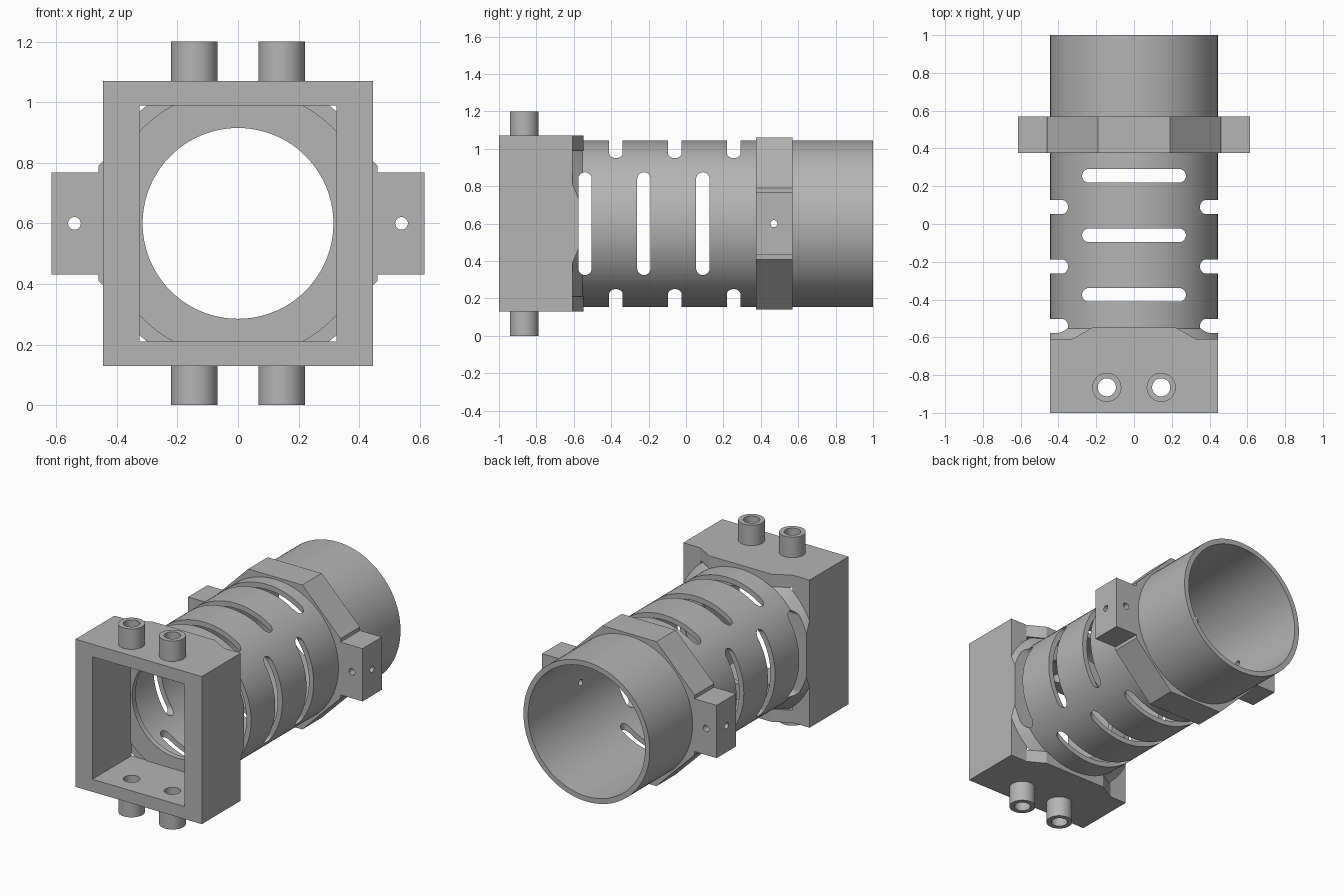
import bpy, bmesh, math

if "Cube" in bpy.data.objects:
    bpy.data.objects.remove(bpy.data.objects["Cube"])

grey = bpy.data.materials.new("plain grey")
grey.diffuse_color = (0.46, 0.46, 0.46, 1)
grey.use_nodes = True
grey.node_tree.nodes["Principled BSDF"].inputs["Base Color"].default_value = grey.diffuse_color
CZ = 0.6  # height of the tube axis


def circle(r, n=96, start=0.0):
    return [(r * math.cos(start + 2 * math.pi * i / n), r * math.sin(start + 2 * math.pi * i / n)) for i in range(n)]


def rect(w, h):
    return [(-w, -h), (w, -h), (w, h), (-w, h)]


def slot(half, r, n=12):
    """Round-ended slot, long along the first axis."""
    pts = []
    for side in (0, 1):
        for i in range(n + 1):
            a = -math.pi / 2 + math.pi * (i / n + side)
            pts.append((r * math.cos(a) + (half - r) * (1 - 2 * side), r * math.sin(a)))
    return pts


def prism(name, pts, axis, a, b, centre=(0, 0), end_scale=1.0):
    """Extrude a 2D outline along an axis from a to b."""
    bm = bmesh.new()
    rings = []
    for d, s in ((a, 1.0), (b, end_scale)):
        ring = []
        for p, q in pts:
            u, v = p * s + centre[0], q * s + centre[1]
            co = {'x': (d, u, v), 'y': (u, d, v), 'z': (u, v, d)}[axis]
            ring.append(bm.verts.new(co))
        rings.append(ring)
        bm.faces.new(ring)
    n = len(pts)
    for i in range(n):
        j = (i + 1) % n
        bm.faces.new((rings[0][i], rings[0][j], rings[1][j], rings[1][i]))
    bmesh.ops.recalc_face_normals(bm, faces=bm.faces)
    me = bpy.data.meshes.new(name)
    bm.to_mesh(me)
    bm.free()
    me.materials.append(grey)
    ob = bpy.data.objects.new(name, me)
    bpy.context.collection.objects.link(ob)
    return ob


def combine(ob, other, op='DIFFERENCE'):
    """Apply a boolean and remove the helper object."""
    bpy.context.view_layer.objects.active = ob
    m = ob.modifiers.new("bool", 'BOOLEAN')
    m.operation, m.solver, m.object = op, 'EXACT', other
    bpy.ops.object.modifier_apply(modifier=m.name)
    bpy.data.objects.remove(other, do_unlink=True)


def side_slots(ob):
    for y in (-0.54, -0.225, 0.09):
        pts = [(q, p) for p, q in slot(0.275, 0.036)]
        combine(ob, prism("cutter", pts, 'x', -0.7, 0.7, (y, CZ)))


def cross_hole(ob):
    combine(ob, prism("cutter", circle(0.019, 24), 'x', -0.8, 0.8, (0.47, CZ)))


# Slotted tube with an inner lip at the front
tube = prism("slotted_tube", circle(0.445), 'y', -0.615, 1.0, (0, CZ))
combine(tube, prism("cutter", circle(0.412), 'y', -0.58, 1.1, (0, CZ)))
combine(tube, prism("cutter", circle(0.315), 'y', -0.8, 0.0, (0, CZ)))
side_slots(tube)
for y in (-0.375, -0.06, 0.255):
    combine(tube, prism("cutter", slot(0.275, 0.036), 'z', -0.2, 1.4, (0, y)))
cross_hole(tube)

# Conical flange joining tube to frame, trimmed to the frame outline
flange = prism("conical_flange", circle(0.492), 'y', -0.608, -0.55, (0, CZ), 0.9)
combine(flange, prism("cutter", circle(0.43), 'y', -0.8, 0, (0, CZ)))
combine(flange, prism("cutter", rect(0.445, 0.47), 'y', -0.8, 0, (0, CZ)), 'INTERSECT')
side_slots(flange)

# Square front frame
frame = prism("front_frame", rect(0.445, 0.47), 'y', -1.0, -0.608, (0, CZ))
combine(frame, prism("cutter", rect(0.325, 0.39), 'y', -1.2, 0, (0, CZ)))

# Hollow pegs above and below the frame
pegs = []
for x in (-0.144, 0.144):
    for label, lo, hi in (("lower", 0.0, 0.15), ("upper", 1.05, 1.2)):
        pegs.append(prism(label + "_peg", circle(0.077, 48), 'z', lo, hi, (x, -0.865)))
    for ob in [frame] + pegs[-2:]:
        combine(ob, prism("cutter", circle(0.048, 48), 'z', -0.2, 1.4, (x, -0.865)))

# Tapered tabs continuing the top and bottom walls over the tube
tabs = []
for label, lo, hi in (("lower", 0.13, 0.21), ("upper", 0.99, 1.07)):
    tab = prism(label + "_tab", [(-0.33, -0.61), (0.33, -0.61), (0.22, -0.548), (-0.22, -0.548)], 'z', lo, hi)
    combine(tab, prism("cutter", circle(0.43), 'y', -0.8, 0, (0, CZ)))
    tabs.append(tab)

# Octagonal collar with two drilled lugs
collar = prism("octagonal_collar", circle(0.46 / math.cos(math.pi / 8), 8, math.pi / 8), 'y', 0.375, 0.57, (0, CZ))
combine(collar, prism("cutter", circle(0.43), 'y', 0, 1, (0, CZ)))
cross_hole(collar)
lugs = []
for s, label in ((-1, "left"), (1, "right")):
    lug = prism(label + "_lug", rect(0.0925, 0.168), 'y', 0.375, 0.57, (s * 0.5225, CZ))
    combine(lug, prism("cutter", circle(0.021, 24), 'y', 0, 1, (s * 0.54, CZ)))
    cross_hole(lug)
    lugs.append(lug)

# Smooth the round surfaces, keep edges sharp
bpy.ops.object.select_all(action='DESELECT')
for ob in [tube, flange, frame, collar] + pegs + tabs + lugs:
    ob.select_set(True)
bpy.context.view_layer.objects.active = tube
bpy.ops.object.shade_smooth_by_angle(angle=math.radians(25))
